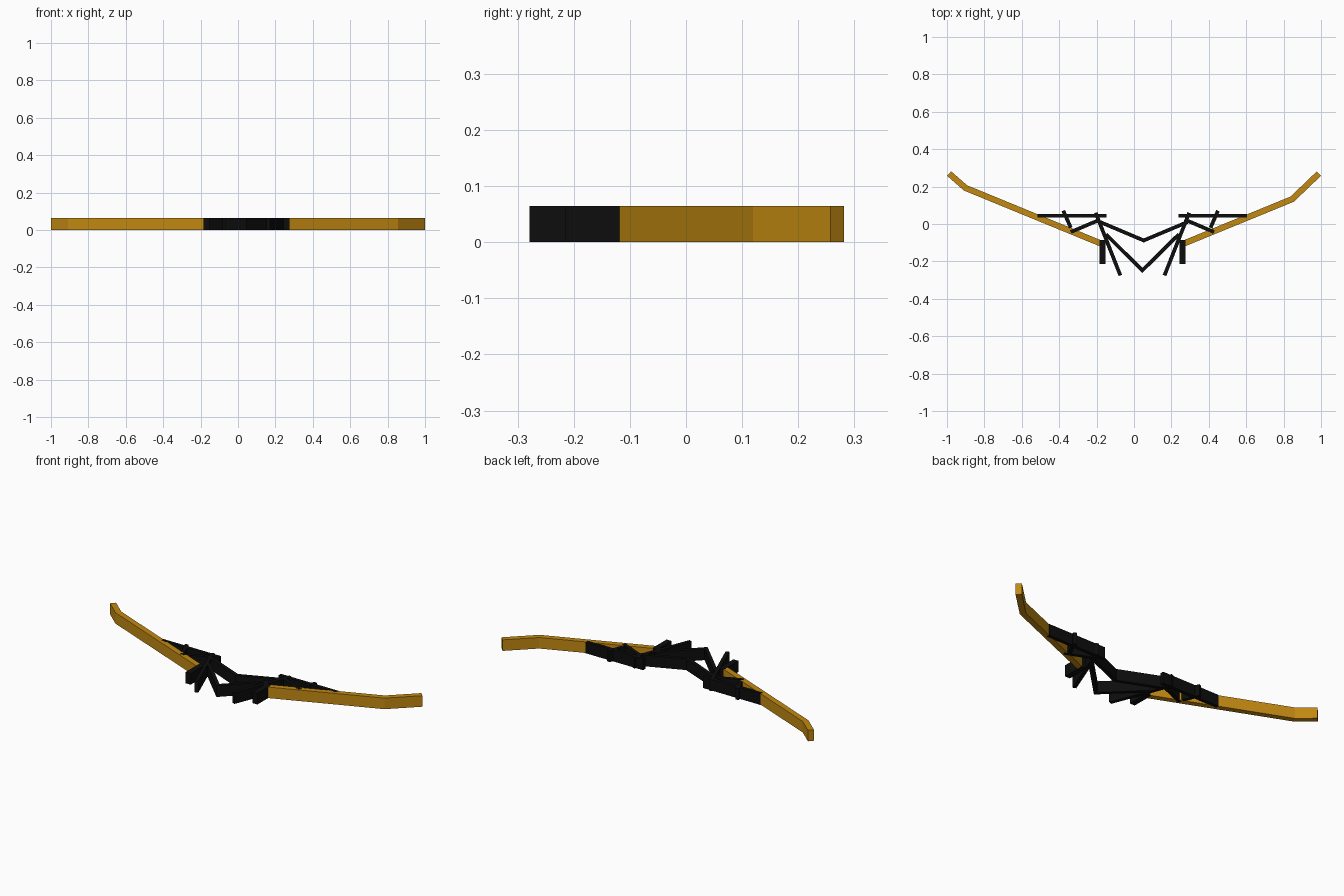
import bpy
import bmesh
from mathutils import Vector

cube = bpy.data.objects.get("Cube")
if cube:
    bpy.data.objects.remove(cube, do_unlink=True)

HEIGHT = 0.065
AXIS = 0.045      # x of the symmetry line of the dark frame


def make_material(name, color):
    mat = bpy.data.materials.new(name)
    mat.use_nodes = True
    mat.diffuse_color = color
    bsdf = mat.node_tree.nodes["Principled BSDF"]
    bsdf.inputs["Base Color"].default_value = color
    bsdf.inputs["Roughness"].default_value = 0.7
    return mat


gold = make_material("gold", (0.54, 0.25, 0.006, 1))
black = make_material("black", (0.004, 0.004, 0.004, 1))


def bar(name, path, width, mat, inset=0.0):
    """Upright flat bar following a path in plan, with mitred bends."""
    pts = [Vector(p) for p in path]
    dirs = [(b - a).normalized() for a, b in zip(pts, pts[1:])]
    left, right = [], []
    for i, p in enumerate(pts):
        d0, d1 = dirs[max(i - 1, 0)], dirs[min(i, len(dirs) - 1)]
        n0 = Vector((-d0.y, d0.x))
        n1 = Vector((-d1.y, d1.x))
        n = (n0 + n1).normalized()
        off = n * (width / 2 / n.dot(n1))
        left.append(p + off)
        right.append(p - off)
    bm = bmesh.new()
    rings = []
    for l, r in zip(left, right):
        rings.append([bm.verts.new((q.x, q.y, z)) for q, z in (
            (l, inset), (r, inset), (r, HEIGHT - inset), (l, HEIGHT - inset))])
    for a, b in zip(rings, rings[1:]):
        for k in range(4):
            m = (k + 1) % 4
            bm.faces.new((a[k], a[m], b[m], b[k]))
    bm.faces.new(rings[0])
    bm.faces.new(rings[-1])
    bmesh.ops.recalc_face_normals(bm, faces=bm.faces)
    mesh = bpy.data.meshes.new(name)
    bm.to_mesh(mesh)
    bm.free()
    mesh.materials.append(mat)
    obj = bpy.data.objects.new(name, mesh)
    bpy.context.collection.objects.link(obj)
    return obj


def mirrored_pair(name, path, width):
    bar("right_" + name, path, width, black)
    bar("left_" + name, [(2 * AXIS - x, y) for x, y in path], width, black)


# Long swept arms with upturned tips
bar("right_arm", [(-0.9885, 0.2695), (-0.901, 0.193), (-0.17, -0.107)],
    0.0325, gold, 0.0006)
bar("left_arm", [(0.9885, 0.2695), (0.846, 0.133), (0.26, -0.107)],
    0.0325, gold, 0.0006)

# Paired frame bars
mirrored_pair("rear_plate", [(-0.515, 0.044), (-0.147, 0.044)], 0.02)
mirrored_pair("end_block", [(-0.169, -0.215), (-0.169, -0.085)], 0.032)
mirrored_pair("diagonal_strut", [(-0.205, 0.06), (-0.073, -0.275)], 0.02)
mirrored_pair("link_strut", [(-0.338, -0.043), (-0.185, 0.022)], 0.02)

# Short braces, set slightly off symmetry
bar("right_short_brace", [(-0.378, 0.071), (-0.338, -0.02)], 0.02, black)
bar("left_short_brace", [(0.449, 0.071), (0.409, -0.02)], 0.02, black)

# Central chevrons
bar("rear_chevron", [(-0.18, 0.01), (0.052, -0.088), (0.285, 0.01)], 0.02, black)
bar("front_chevron", [(-0.15, -0.055), (0.045, -0.248), (0.24, -0.055)], 0.02, black)
